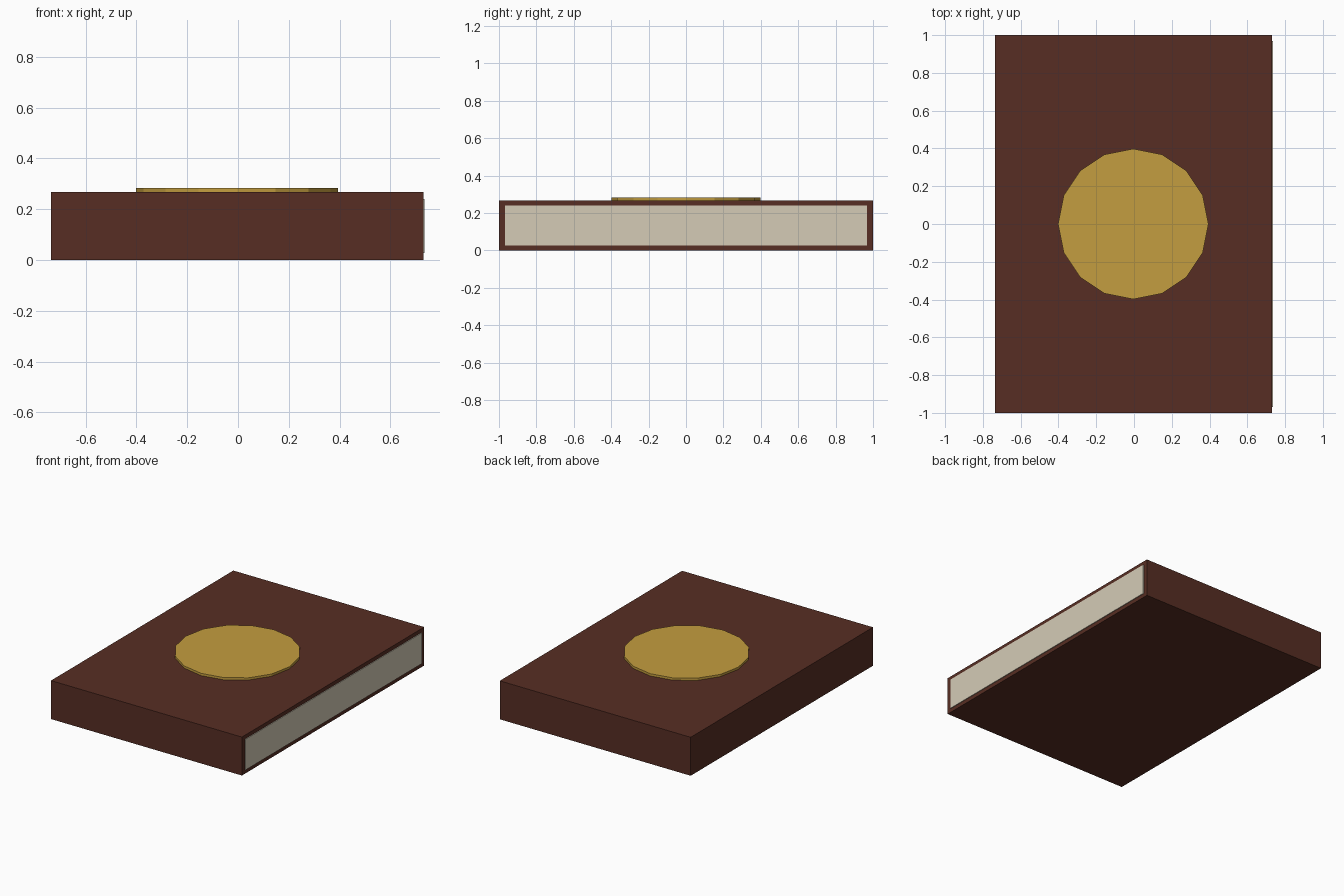
import bpy

if "Cube" in bpy.data.objects:
    bpy.data.objects.remove(bpy.data.objects["Cube"])


def material(name, rgb):
    m = bpy.data.materials.new(name)
    m.diffuse_color = (*rgb, 1)
    m.use_nodes = True
    m.node_tree.nodes["Principled BSDF"].inputs["Base Color"].default_value = m.diffuse_color
    return m


def finish(name, mat):
    ob = bpy.context.object
    ob.name = name
    ob.data.materials.append(mat)
    return ob


def box(name, lo, hi, mat):
    centre = [(a + b) / 2 for a, b in zip(lo, hi)]
    bpy.ops.mesh.primitive_cube_add(size=1, location=centre)
    ob = finish(name, mat)
    ob.scale = [b - a for a, b in zip(lo, hi)]
    bpy.ops.object.transform_apply(location=False, rotation=False, scale=True)
    return ob


leather = material("leather", (0.095, 0.027, 0.017))
paper = material("paper", (0.66, 0.60, 0.47))
gold = material("gold", (0.55, 0.34, 0.05))

# Closed book cover
box("cover", (-0.736, -1, 0), (0.73, 1, 0.267), leather)

# Page block, standing slightly proud of the fore edge
box("pages", (-0.68, -0.968, 0.027), (0.735, 0.968, 0.24), paper)

# Sixteen-sided medallion sunk into the front cover
bpy.ops.mesh.primitive_cylinder_add(vertices=16, radius=0.398, depth=0.04,
                                    location=(-0.004, 0, 0.263))
finish("medallion", gold)
